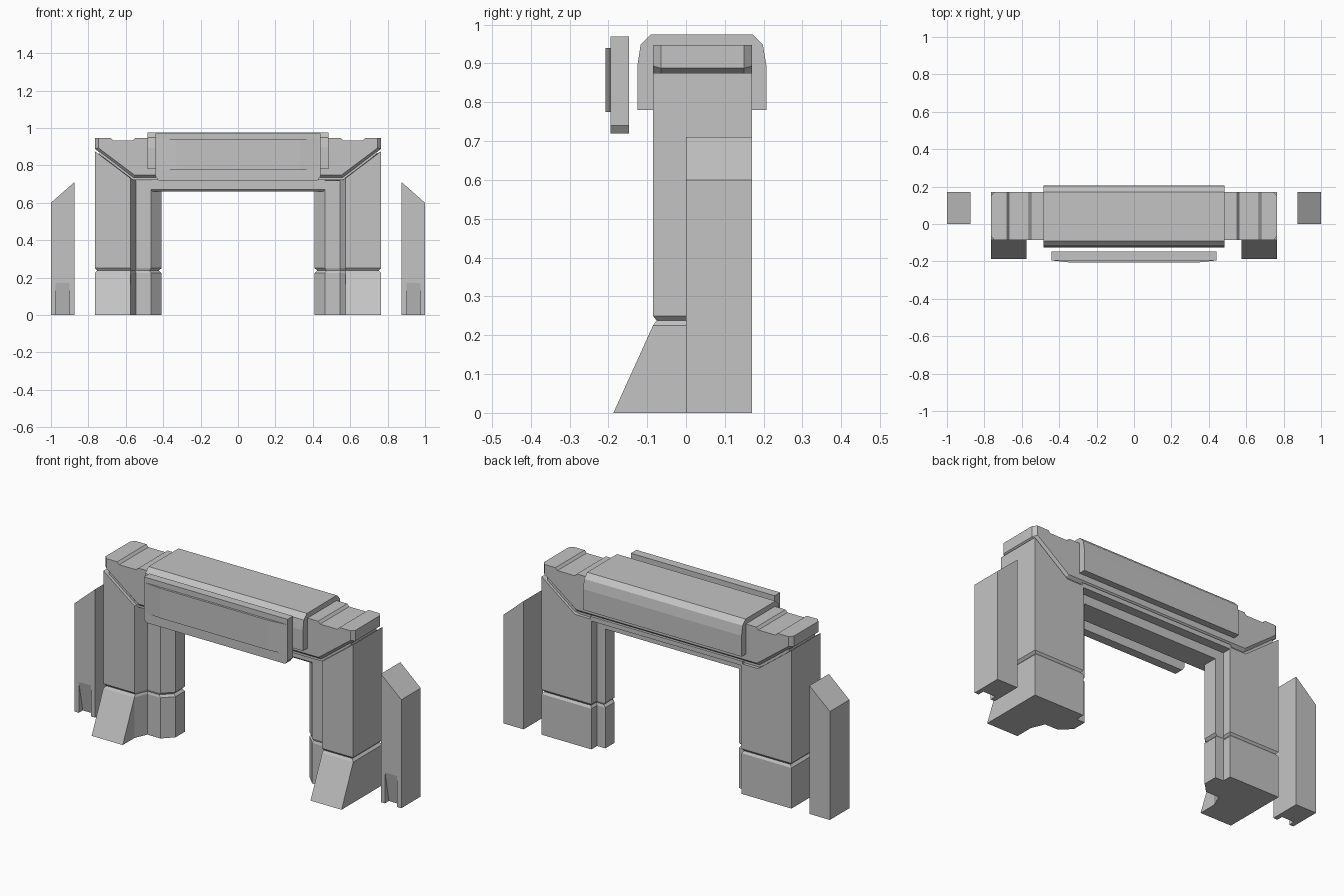
import bpy, bmesh

old = bpy.data.objects.get("Cube")
if old:
    bpy.data.objects.remove(old, do_unlink=True)

grey = bpy.data.materials.new("light_grey")
grey.use_nodes = True
tone = (0.55, 0.55, 0.55, 1)
grey.diffuse_color = tone
bsdf = grey.node_tree.nodes["Principled BSDF"]
bsdf.inputs["Base Color"].default_value = tone


def loft(name, rings):
    """Skin a closed solid through rings holding equal numbers of points."""
    bm = bmesh.new()
    loops = [[bm.verts.new(p) for p in ring] for ring in rings]
    for a, b in zip(loops, loops[1:]):
        for i in range(len(a)):
            j = (i + 1) % len(a)
            bm.faces.new((a[i], a[j], b[j], b[i]))
    bm.faces.new(loops[0])
    bm.faces.new(loops[-1])
    bmesh.ops.recalc_face_normals(bm, faces=bm.faces)
    mesh = bpy.data.meshes.new(name)
    bm.to_mesh(mesh)
    bm.free()
    mesh.materials.append(grey)
    ob = bpy.data.objects.new(name, mesh)
    bpy.context.collection.objects.link(ob)
    return ob


def along_x(name, profile, x0, x1):
    return loft(name, [[(x, y, z) for y, z in profile] for x in (x0, x1)])


def along_y(name, profile, y0, y1):
    return loft(name, [[(x, y, z) for x, z in profile] for y in (y0, y1)])


def mirrored(half):
    return half + [(-x, z) for x, z in reversed(half)]


# Plan of one leg: stepped front, chamfered inner corner, rear rebate
PLAN = [(.765, .17), (.765, -.085), (.575, -.085), (.545, -.015), (.465, -.015),
        (.41, .04), (.41, .12), (.46, .12), (.46, .17), (.56, .17)]


def plan_ring(side, z, shrink=1.0):
    return [(side * (.59 + (x - .59) * shrink), .05 + (y - .05) * shrink, z)
            for x, y in PLAN]


def mitre(x):
    return .72 + max(0, x - .56) * .756


for side, label in ((1, "left"), (-1, "right")):
    # Leg with a V groove around it and a mitred top
    top = [(x, y, mitre(abs(x))) for x, y, z in plan_ring(side, 0)]
    loft(label + "_leg", [plan_ring(side, 0), plan_ring(side, .225),
                          plan_ring(side, .238, .93), plan_ring(side, .25), top])

    # Sloped foot in front of the leg
    along_x(label + "_foot", [(-.187, 0), (-.08, 0), (-.08, .225), (-.085, .225)],
            side * .575, side * .765)

    # Detached outer post with a sloped top and tapered slot at its foot
    post = along_y(label + "_outer_post",
                   [(side * x, z) for x, z in
                    ((.875, 0), (1, 0), (1, .6), (.875, .71))], 0, .17)
    cutter = along_x("slot_cutter", [(-.01, -.05), (.045, -.05), (-.01, .22)],
                     side * .9, side * .975)
    cutter.hide_render = True
    mod = post.modifiers.new("slot", "BOOLEAN")
    mod.operation = "DIFFERENCE"
    mod.solver = "EXACT"
    mod.object = cutter
    bpy.context.view_layer.objects.active = post
    bpy.ops.object.modifier_apply(modifier=mod.name)
    bpy.data.objects.remove(cutter, do_unlink=True)


# Mitred header beam, chamfered on its ends and lower edges
def beam_ring(y, d):
    half = [(.55, .947), (.562, .934), (.668, .934), (.68, .947),
            (.765 - d, .947), (.765 - d, .888 + d * .3), (.56 - d * .4, .73 + d)]
    return [(x, y, z) for x, z in mirrored(half)]


loft("header_beam", [beam_ring(-.085, .018), beam_ring(-.065, 0),
                     beam_ring(.15, 0), beam_ring(.17, .018)])

# Recessed core seen inside the mitre seams
along_y("header_core", mirrored([(.74, .92), (.74, .845), (.56, .722)]), -.07, .155)

# Inner lintel with a rear rebate
along_x("lintel", [(-.015, .67), (-.005, .66), (.12, .66), (.12, .71),
                   (.17, .71), (.17, .735), (-.015, .735)], -.465, .465)

# Wide cover over the middle of the beam
along_x("header_cover", [(-.125, .78), (-.125, .895), (-.117, .948), (-.09, .975),
                         (.172, .975), (.198, .948), (.207, .895), (.207, .78)],
        -.485, .485)

# Floating front plate with a shallow raised panel
along_y("front_plate", mirrored([(.44, .97), (.44, .74), (.425, .72)]), -.195, -.147)
loft("front_panel", [[(x, y, z) for x, y in
                      ((-.43, -.19), (-.43, -.196), (-.33, -.207),
                       (.33, -.207), (.43, -.196), (.43, -.19))]
                     for z in (.775, .94)])
